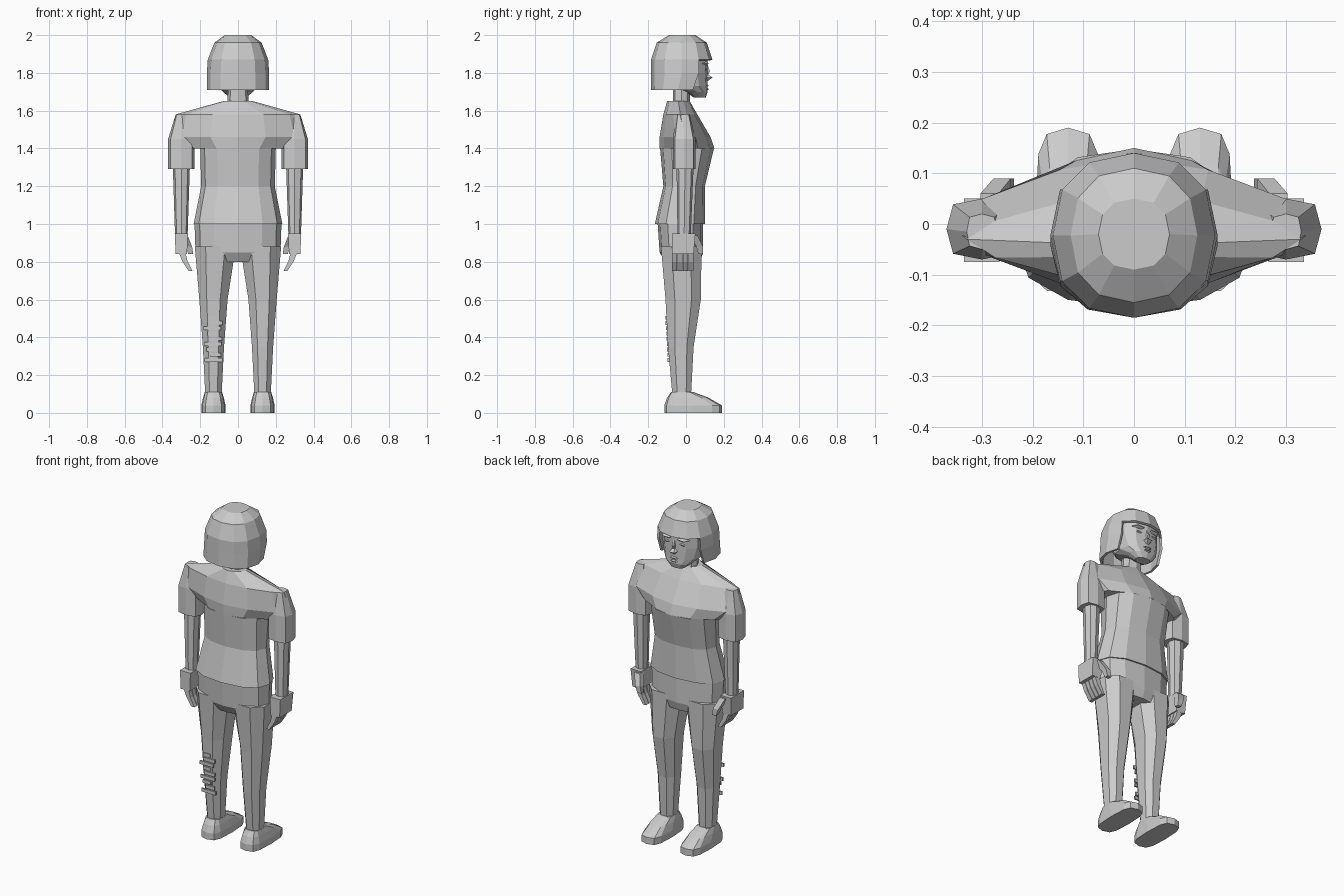
import bpy
import math

default_cube = bpy.data.objects.get("Cube")
if default_cube:
    bpy.data.objects.remove(default_cube)

grey = bpy.data.materials.new("plain grey")
grey.use_nodes = True
grey.diffuse_color = (.6, .6, .6, 1)
shader = grey.node_tree.nodes["Principled BSDF"]
shader.inputs["Base Color"].default_value = grey.diffuse_color


def signed_power(value, power):
    return math.copysign(abs(value) ** power, value) if abs(value) > .001 else 0


def build(name, verts, faces, mirror):
    """Make a flat-shaded object, optionally repeated on the other side."""
    mesh = bpy.data.meshes.new(name)
    mesh.from_pydata(verts, [], faces)
    mesh.materials.append(grey)
    part = bpy.data.objects.new(name, mesh)
    bpy.context.collection.objects.link(part)
    if mirror:
        part.modifiers.new("Mirror", "MIRROR").use_mirror_merge = False
    return part


def loft(name, rings, sides=12, power=.85, turn=0, mirror=False,
         bottom=True, is_open=None):
    """Stack superellipse rings of (height, x centre, half width, y max, y min)."""
    verts, faces = [], []
    for height, centre, half_width, y_max, y_min in rings:
        middle, half_depth = (y_max + y_min) / 2, (y_max - y_min) / 2
        for side in range(sides):
            angle = turn + math.tau * side / sides
            verts.append((centre + half_width * signed_power(math.cos(angle), power),
                          middle + half_depth * signed_power(math.sin(angle), power),
                          height))
    for level in range(len(rings) - 1):
        low, high = level * sides, (level + 1) * sides
        for side in range(sides):
            after = (side + 1) % sides
            if not (is_open and is_open(level, side)):
                faces.append((low + side, low + after, high + after, high + side))
    faces.append(range(len(verts) - sides, len(verts)))
    if bottom:
        faces.append(range(sides - 1, -1, -1))
    return build(name, verts, faces, mirror)


def block(name, rings, mirror=False):
    """Loft with a square section."""
    return loft(name, rings, sides=4, power=0, turn=math.pi / 4, mirror=mirror)


def facet(name, x, z, half_width, half_height, y, relief, mirror=False):
    """Small faceted bump on the face, proud of y by relief."""
    root = y - .05
    loft(name, [(z - half_height, x, half_width / 2, y, root),
                (z, x, half_width, y + relief, root),
                (z + half_height, x, half_width / 2, y, root)],
         sides=6, mirror=mirror)


# Shirt: waisted body, then wide sloping shoulders
hem, chest, collar = 1, 1.4, 1.65
loft("shirt_body", [(hem, 0, .235, .1, -.165),
                    (1.2, 0, .195, .1, -.12),
                    (chest, 0, .2, .148, -.137)])
loft("shirt_shoulders", [(chest, 0, .28, .15, -.14),
                         (1.46, 0, .36, .13, -.14),
                         (1.58, 0, .33, .06, -.12),
                         (collar, 0, .08, .02, -.1)], power=1.3)

# Sleeves and bare arms share one axis
arm_x = .3
loft("sleeves", [(1.29, arm_x, .07, .05, -.07),
                 (1.45, arm_x, .07, .05, -.07),
                 (1.58, arm_x, .03, .02, -.05)], sides=8, power=.6, mirror=True)
loft("arms", [(.93, arm_x, .033, .025, -.045),
              (1.3, arm_x, .045, .04, -.05)], sides=8, mirror=True)
block("palms", [(.84, arm_x, .03, .04, -.075),
                (.95, arm_x, .035, .05, -.075)], mirror=True)

# Curled fingers spaced evenly across the palm, and the thumb
for finger in range(4):
    back = -.073 + finger * .029
    front = back + .025
    block(f"finger_{finger + 1}", [(.75, arm_x - .05, .01, front, back),
                                   (.8, arm_x - .02, .014, front, back),
                                   (.86, arm_x, .018, front, back)], mirror=True)
block("thumbs", [(.84, .25, .013, .09, .065),
                 (.88, .26, .017, .09, .055),
                 (.94, .285, .018, .06, .02)], mirror=True)

# Trousers: pelvis and two tapering legs
loft("pelvis", [(.8, 0, .17, .075, -.11),
                (.85, 0, .225, .09, -.14),
                (hem, 0, .23, .09, -.15)])
leg_x = .13
loft("legs", [(.09, leg_x, .046, .03, -.075),
              (.35, leg_x, .06, .045, -.1),
              (.6, leg_x, .08, .085, -.115),
              (.88, leg_x - .01, .116, .09, -.14)],
     sides=8, turn=math.pi / 8, mirror=True)

# Shoes with a sloping instep
loft("shoes", [(0, leg_x, .064, .19, -.115),
               (.04, leg_x, .064, .19, -.115),
               (.08, leg_x, .055, .12, -.1),
               (.11, leg_x, .046, .04, -.08)], power=.6, mirror=True)

# Neck and head
loft("neck", [(1.6, 0, .06, .02, -.07), (1.75, 0, .05, .02, -.07)], sides=8)
face_y = .115
loft("head", [(1.67, 0, .045, .105, .04),
              (1.7, 0, .08, face_y, 0),
              (1.73, 0, .11, face_y, -.09),
              (1.8, 0, .13, face_y, -.13),
              (1.9, 0, .13, face_y, -.13)])

# Face details
facet("nose_tip", 0, 1.775, .025, .02, face_y, .03)
facet("nose_bridge", 0, 1.81, .013, .04, face_y, .015)
facet("eyes", .05, 1.82, .026, .01, face_y - .01, .008, mirror=True)
facet("brows", .05, 1.85, .04, .01, face_y - .005, .015, mirror=True)
facet("upper_lip", 0, 1.733, .035, .008, face_y, .01)
facet("lower_lip", 0, 1.714, .03, .008, face_y, .01)

# Bobbed hair: a thin shell left open over the face
hair = loft("hair", [(1.71, 0, .165, .1, -.185),
                     (1.8, 0, .165, .14, -.185),
                     (1.87, 0, .16, .14, -.185),
                     (1.96, 0, .125, .11, -.155),
                     (2, 0, .07, .05, -.09)],
            bottom=False,
            is_open=lambda level, side: level < 2 and 1 <= side <= 4)
shell = hair.modifiers.new("Thickness", "SOLIDIFY")
shell.thickness = .014
shell.offset = -1

# Ragged strips on the back of one calf
for strip in range(9):
    height = .27 + strip * .028
    centre = -leg_x + .012 * math.sin(strip * 2)
    half_width = .035 + .012 * math.cos(strip * 2)
    surface = -.075 - height * .05
    block(f"calf_strip_{strip + 1}",
          [(height, centre, half_width, surface, surface - .009),
           (height + .02, centre, half_width, surface, surface - .009)])
